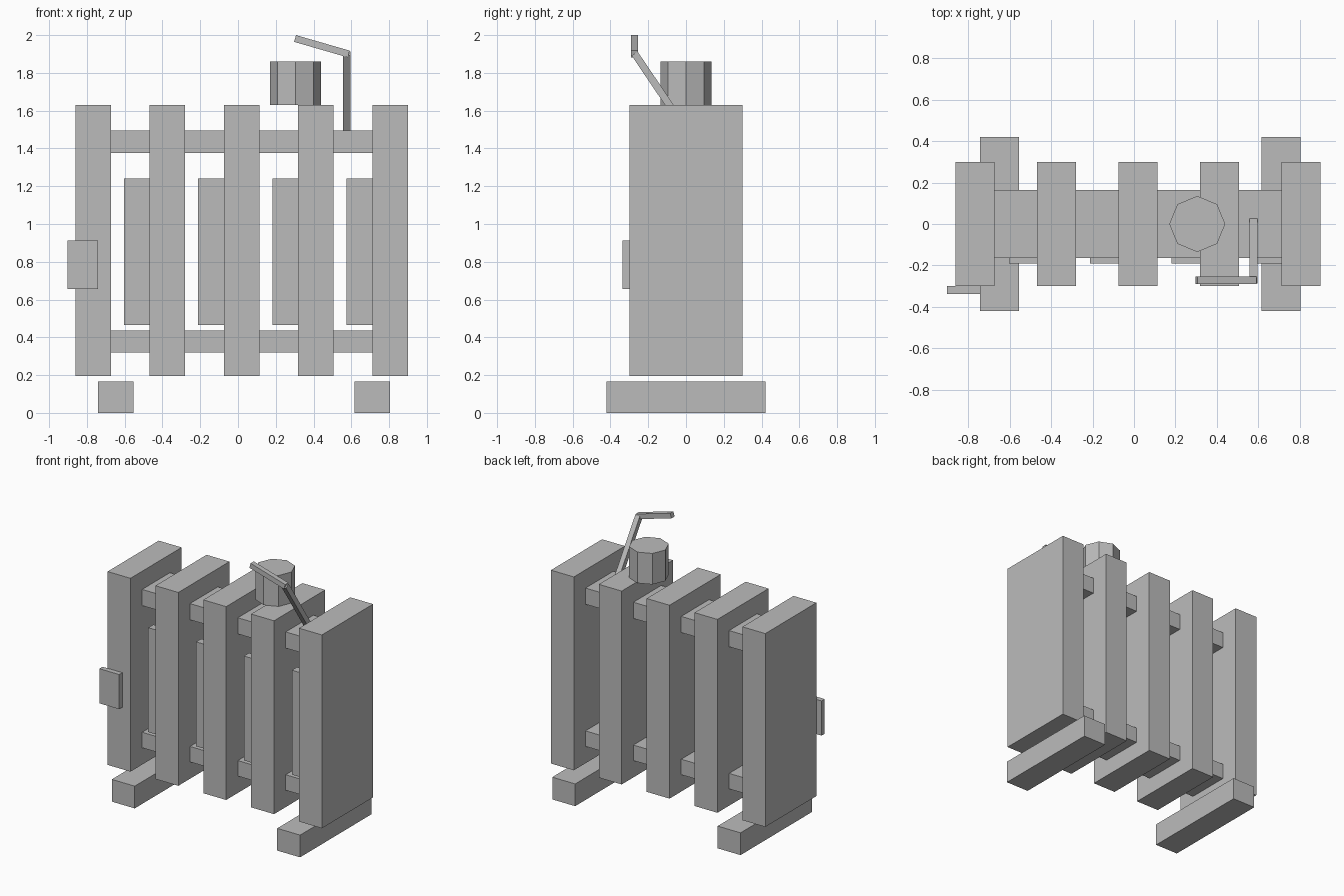
import bpy
import bmesh
from mathutils import Vector, Matrix

cube = bpy.data.objects.get("Cube")
if cube:
    bpy.data.objects.remove(cube, do_unlink=True)

GREY = (0.5, 0.5, 0.5, 1.0)
mat = bpy.data.materials.new("plain grey")
mat.use_nodes = True
mat.diffuse_color = GREY
mat.node_tree.nodes["Principled BSDF"].inputs["Base Color"].default_value = GREY


def finish(name, bm):
    mesh = bpy.data.meshes.new(name)
    bm.to_mesh(mesh)
    bm.free()
    mesh.materials.append(mat)
    obj = bpy.data.objects.new(name, mesh)
    bpy.context.collection.objects.link(obj)
    return obj


def box(name, x, y, z):
    """Box from its (low, high) extents on each axis."""
    bm = bmesh.new()
    size = [b - a for a, b in (x, y, z)]
    mid = [(a + b) / 2 for a, b in (x, y, z)]
    bmesh.ops.create_cube(bm, size=1, matrix=Matrix.Translation(mid) @ Matrix.Diagonal((*size, 1)))
    return finish(name, bm)


def bar(name, start, end, side, width):
    """Square bar between two points, with one pair of faces along side."""
    start, end, side = Vector(start), Vector(end), Vector(side)
    along = end - start
    across = along.normalized().cross(side)
    turn = Matrix((side, across, along.normalized())).transposed().to_4x4()
    bm = bmesh.new()
    bmesh.ops.create_cube(bm, size=1, matrix=Matrix.Translation((start + end) / 2) @ turn
                          @ Matrix.Diagonal((width, width, along.length, 1)))
    bmesh.ops.recalc_face_normals(bm, faces=bm.faces)
    return finish(name, bm)


# Five upright fins, with a thin panel set into the left side of each gap
FIRST, STEP, HALF = -0.767, 0.393, 0.094
for i in range(5):
    c = FIRST + i * STEP
    box(f"fin_{i + 1}", (c - HALF, c + HALF), (-0.3, 0.3), (0.195, 1.63))
    if i < 4:
        box(f"panel_{i + 1}", (c + 0.163, c + 0.34), (-0.19, -0.13), (0.465, 1.24))

# Rails joining the fins
for name, z in (("lower_rail", (0.32, 0.435)), ("upper_rail", (1.375, 1.495))):
    box(name, (FIRST, FIRST + 4 * STEP), (-0.163, 0.163), z)

# Feet
for name, x in (("right_foot", -0.648), ("left_foot", 0.71)):
    box(name, (x - HALF, x + HALF), (-0.42, 0.42), (0, 0.165))

# Small plate on the front of the right fin
box("front_plate", (-0.903, -0.74), (-0.337, -0.3), (0.655, 0.912))

# Eight-sided cap
bm = bmesh.new()
bmesh.ops.create_cone(bm, cap_ends=True, segments=8, radius1=0.135, radius2=0.135,
                      depth=0.23, matrix=Matrix.Translation((0.305, 0, 1.745)))
finish("cap", bm)

# Bent lever
bar("lever_stem", (0.576, 0.03, 1.455), (0.576, -0.272, 1.902), (1, 0, 0), 0.038)
bar("lever_arm", (0.586, -0.272, 1.9), (0.302, -0.272, 1.982), (0, 1, 0), 0.037)
